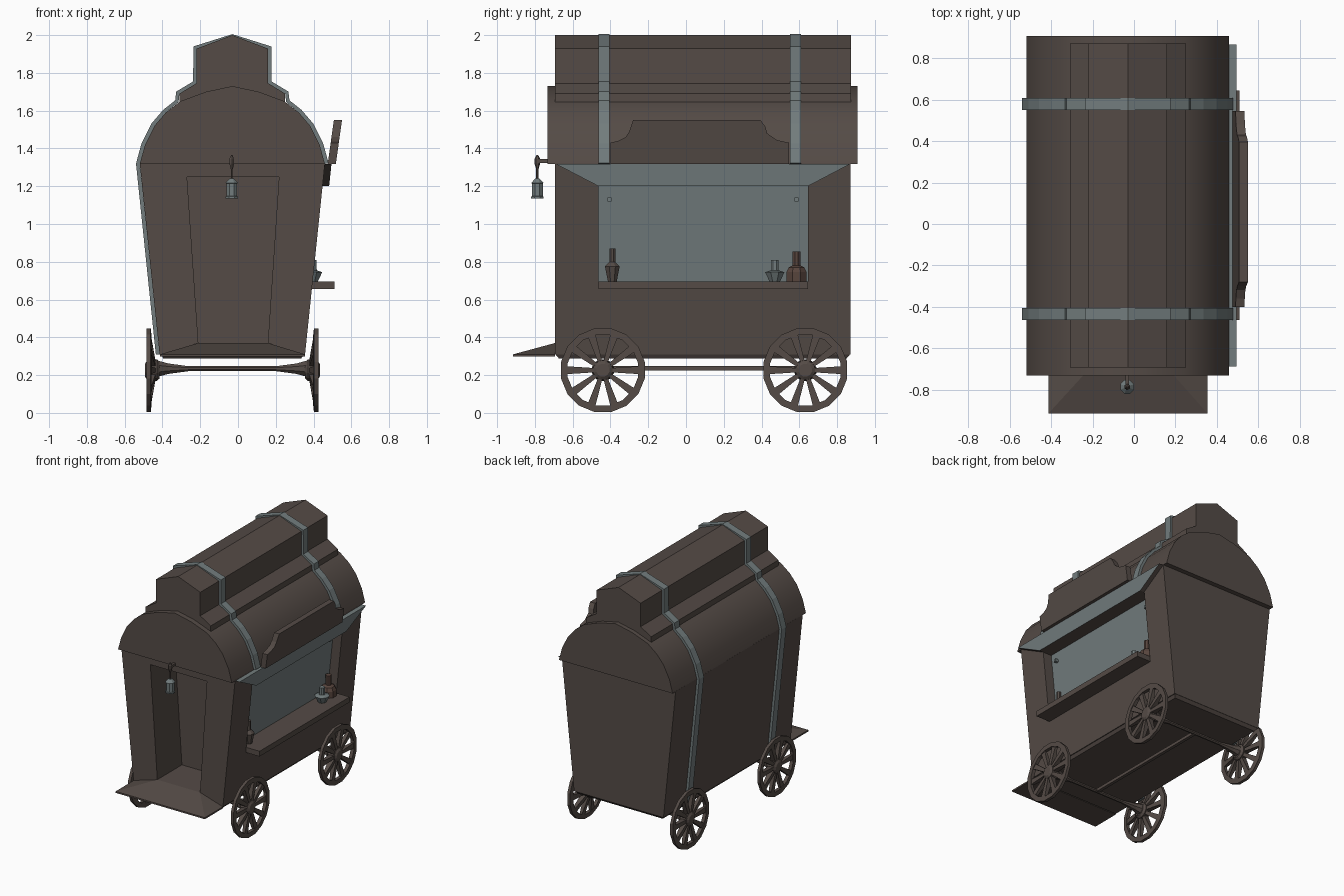
import bpy, bmesh, math
from mathutils import Vector, Matrix

if "Cube" in bpy.data.objects:
    bpy.data.objects.remove(bpy.data.objects["Cube"])

CX = -0.03  # the wagon body is centred slightly left of the origin


def material(name, rgb):
    m = bpy.data.materials.new(name)
    m.diffuse_color = (*rgb, 1)
    m.use_nodes = True
    m.node_tree.nodes["Principled BSDF"].inputs["Base Color"].default_value = m.diffuse_color
    return m


WOOD = material("dark wood", (0.089, 0.070, 0.061))
GREY = material("pale grey", (0.168, 0.202, 0.205))
RUST = material("reddish brown", (0.095, 0.058, 0.046))


# geometry helpers, each returning (verts, faces)
def sweep(poly, a, b, axis="y"):
    """Polygon extruded along y (points are x,z) or along x (points are y,z)."""
    n = len(poly)
    put = (lambda p, t: (p[0], t, p[1])) if axis == "y" else (lambda p, t: (t, p[0], p[1]))
    v = [put(p, a) for p in poly] + [put(p, b) for p in poly]
    f = [(i, (i + 1) % n, n + (i + 1) % n, n + i) for i in range(n)]
    return v, f + [tuple(range(n)), tuple(range(n, 2 * n))]


def hexa(lo, hi):
    """Six-sided block between two quads."""
    f = [(i, (i + 1) % 4, 4 + (i + 1) % 4, 4 + i) for i in range(4)]
    return list(lo) + list(hi), f + [(0, 1, 2, 3), (4, 5, 6, 7)]


def box(x0, x1, y0, y1, z0, z1):
    return sweep([(x0, z0), (x1, z0), (x1, z1), (x0, z1)], y0, y1)


def lathe(prof, n, at, axis="z", closed=False):
    """Profile of (radius, height) turned about z or x."""
    v, f, m = [], [], len(prof)
    for i in range(n):
        a = 2 * math.pi * (i + 0.5) / n
        for r, h in prof:
            p = (r * math.cos(a), r * math.sin(a), h) if axis == "z" else (h, r * math.cos(a), r * math.sin(a))
            v.append(tuple(Vector(p) + Vector(at)))
    for i in range(n):
        j = (i + 1) % n
        for k in range(m if closed else m - 1):
            l = (k + 1) % m
            f.append((i * m + k, j * m + k, j * m + l, i * m + l))
    if not closed:
        f += [tuple(i * m for i in range(n)), tuple(i * m + m - 1 for i in range(n))]
    return v, f


def ribbon(path, t, y0, y1):
    """Strap of thickness t lying on the outside of an x,z path."""
    pts = [Vector(p) for p in path]
    out = []
    for i, p in enumerate(pts):
        d0 = (p - pts[max(i - 1, 0)]).normalized()
        d1 = (pts[min(i + 1, len(pts) - 1)] - p).normalized()
        d = (d0 + d1).normalized()
        out.append(p + Vector((-d.y, d.x)) * t)
    v, f = [], []
    for p, q in zip(pts, out):
        v += [(p.x, y0, p.y), (q.x, y0, q.y), (q.x, y1, q.y), (p.x, y1, p.y)]
    for i in range(len(pts) - 1):
        a, b = 4 * i, 4 * i + 4
        f += [(a + k, a + (k + 1) % 4, b + (k + 1) % 4, b + k) for k in range(4)]
    e = len(v) - 4
    return v, f + [(0, 1, 2, 3), (e, e + 1, e + 2, e + 3)]


def build(name, mat, *parts, smooth=None):
    bm = bmesh.new()
    for v, f in parts:
        bv = [bm.verts.new((p[0] + CX, p[1], p[2])) for p in v]
        for q in f:
            bm.faces.new([bv[i] for i in q])
    bmesh.ops.recalc_face_normals(bm, faces=bm.faces)
    me = bpy.data.meshes.new(name)
    bm.to_mesh(me)
    bm.free()
    me.materials.append(mat)
    ob = bpy.data.objects.new(name, me)
    bpy.context.collection.objects.link(ob)
    if smooth:
        bpy.ops.object.select_all(action="DESELECT")
        ob.select_set(True)
        bpy.context.view_layer.objects.active = ob
        bpy.ops.object.shade_smooth_by_angle(angle=math.radians(smooth))
    return ob


def mirrored(half):
    """Right-hand half profile, eaves to apex, completed on the left."""
    return [(-x, z) for x, z in half] + [p for p in reversed(half) if p[0] > 0]


def hw(z):
    return 0.385 + (z - 0.31) * 0.105 / 1.01  # half width of the flared wall


def cut(ob, geo):
    cutter = build("cutter", WOOD, geo)
    cutter.hide_render = True
    m = ob.modifiers.new("cut", "BOOLEAN")
    m.operation, m.object, m.solver = "DIFFERENCE", cutter, "EXACT"
    bpy.ops.object.select_all(action="DESELECT")
    ob.select_set(True)
    bpy.context.view_layer.objects.active = ob
    bpy.ops.object.modifier_apply(modifier=m.name)
    bpy.data.objects.remove(cutter)


# flared body with recessed doorway and serving hatch
F, B = -0.693, 0.87
W0, W1, D = -0.463, 0.645, 0.08
body = build("body", WOOD, sweep([(-hw(.31), .31), (hw(.31), .31), (hw(1.32), 1.32), (-hw(1.32), 1.32)], F, B))
cut(body, sweep([(-.18, .37), (.188, .37), (.247, 1.25), (-.24, 1.25)], -0.9, -0.39))
cut(body, sweep([(hw(.695) - D, .695), (hw(.695) + .1, .695), (hw(1.2) + .1, 1.2), (hw(1.2) - D, 1.2)], W0, W1))
build("floor_frame", WOOD, hexa(
    [(-.365, F + .02, .288), (.365, F + .02, .288), (.365, B - .02, .288), (-.365, B - .02, .288)],
    [(-.38, F, .312), (.38, F, .312), (.38, B, .312), (-.38, B, .312)]))
build("hatch_panel", GREY, sweep([(hw(.695) - D - .001, .695), (hw(.695) - D + .006, .695),
                                  (hw(1.2) - D + .006, 1.2), (hw(1.2) - D - .001, 1.2)], W0, W1))

# front porch rising to the door sill
build("porch", WOOD, ([(-.383, -.915, .298), (.385, -.915, .298), (.385, F, .298), (-.383, F, .298),
                       (-.383, -.915, .31), (.385, -.915, .31), (.385, F, .31), (-.383, F, .31),
                       (-.18, F, .37), (.188, F, .37)],
                      [(0, 1, 2, 3), (0, 1, 5, 4), (1, 2, 6, 5), (0, 4, 7, 3),
                       (4, 5, 9, 8), (5, 6, 9), (4, 8, 7), (3, 7, 8, 9, 6, 2)]))

# vaulted roof and raised skylight roof
arch = [(.49, 1.318), (.462, 1.42), (.412, 1.52), (.352, 1.59), (.275, 1.65), (.14, 1.70), (0, 1.73)]
loft = [(.28, 1.64), (.28, 1.69), (.19, 1.745), (.19, 1.928), (0, 2.0)]
build("roof", WOOD, sweep(mirrored(arch), -.733, .907), smooth=35)
build("raised_roof", WOOD, sweep(mirrored(loft), F, B + .003))

# grey straps over the roof, running down the left wall
path = [(-hw(.31), .31)] + mirrored(arch[:4] + [(.285, 1.645)] + loft[1:4] + [(0, 1.985)])
for name, y in (("front_strap", -.434), ("rear_strap", .58)):
    build(name, GREY, ribbon(path, .02, y - .029, y + .029))

# valance over the hatch: grey outside and top, wood below
def valance_quad(o):
    return [(hw(1.2) + o, W0, 1.2), (hw(1.2) + o, W1, 1.2),
            (hw(1.317) + o, .868, 1.317), (hw(1.317) + o, -.688, 1.317)]


valance = build("valance", WOOD, hexa(valance_quad(-.002), valance_quad(.035)))
valance.data.materials.append(GREY)
for p in valance.data.polygons:
    if p.normal.x > .5 or p.normal.z > .8:
        p.material_index = 1

# tilted sign board with stepped shoulders
sign = build("sign_board", WOOD, sweep(
    [(-.4, 1.318), (.545, 1.318), (.545, 1.43), (.48, 1.445), (.43, 1.48), (.42, 1.515), (.395, 1.55),
     (-.28, 1.55), (-.30, 1.49), (-.32, 1.46), (-.36, 1.44), (-.4, 1.43)], .505, .548, "x"))
for v in sign.data.vertices:
    v.co.x += (v.co.z - 1.318) * .14

# counter, bottles and hatch knobs
build("counter", WOOD, box(hw(.655) - .03, .54, W0, W1, .655, .696))
build("tapered_bottle", WOOD, lathe([(.025, .695), (.042, .775), (.017, .80), (.017, .87)], 8, (.395, -.39, 0)))
build("grey_jar", GREY, lathe([(.03, .695), (.055, .745), (.022, .755), (.022, .81)], 8, (.425, .47, 0)))
build("round_bottle", RUST, lathe([(.058, .695), (.058, .745), (.045, .77), (.022, .78), (.022, .855)], 8, (.40, .585, 0)))
for name, y in (("front_knob", -.405), ("rear_knob", .585)):
    build(name, GREY, lathe([(.015, 0), (.015, .03)], 4, (hw(1.13) - D, y, 1.13), "x"))

# lantern hanging from a bracket at the front
L = (-.003, -.787, 0)
build("lantern", GREY, lathe([(.036, 1.135), (.036, 1.145), (.031, 1.147), (.031, 1.215), (.036, 1.217), (.012, 1.24)], 8, L))
build("lantern_bracket", WOOD,
      lathe([(.006, 1.23), (.006, 1.29), (.015, 1.32), (.015, 1.345), (.004, 1.365)], 6, L),
      box(-.012, .006, -.79, -.73, 1.323, 1.343))

# spoked wheels
R = .226
for ylabel, y in (("front", -.44), ("rear", .632)):
    for xlabel, s in (("left", -1), ("right", 1)):
        c = (0, y, R)
        rim = lathe([(R, s * .455), (R, s * .432), (.19, s * .428), (.19, s * .455)], 16, c, "x", True)
        hub = lathe([(.035, s * .463), (.052, s * .452), (.06, s * .40), (.045, s * .385)], 12, c, "x")
        spokes = []
        for i in range(10):
            rot = Matrix.Rotation(2 * math.pi * (i + .5) / 10, 4, "X")

            def quad(r, w, xi, xo):
                pts = [(s * xi, -w, r), (s * xo, -w, r), (s * xo, w, r), (s * xi, w, r)]
                return [tuple(rot @ Vector(p) + Vector(c)) for p in pts]
            spokes.append(hexa(quad(.04, .011, .405, .45), quad(.195, .021, .432, .45)))
        build(f"{ylabel}_{xlabel}_wheel", WOOD, rim, hub, *spokes)
    # axle flaring towards the hubs
    build(f"{ylabel}_axle", WOOD, lathe([(.048, -.40), (.03, -.34), (.014, -.23), (.014, .23), (.03, .34), (.048, .40)],
                                        8, (0, y, R + .008), "x"))
# rod joining the axles
build("perch_rod", WOOD, box(-.012, .012, -.44, .632, .225, .248))
